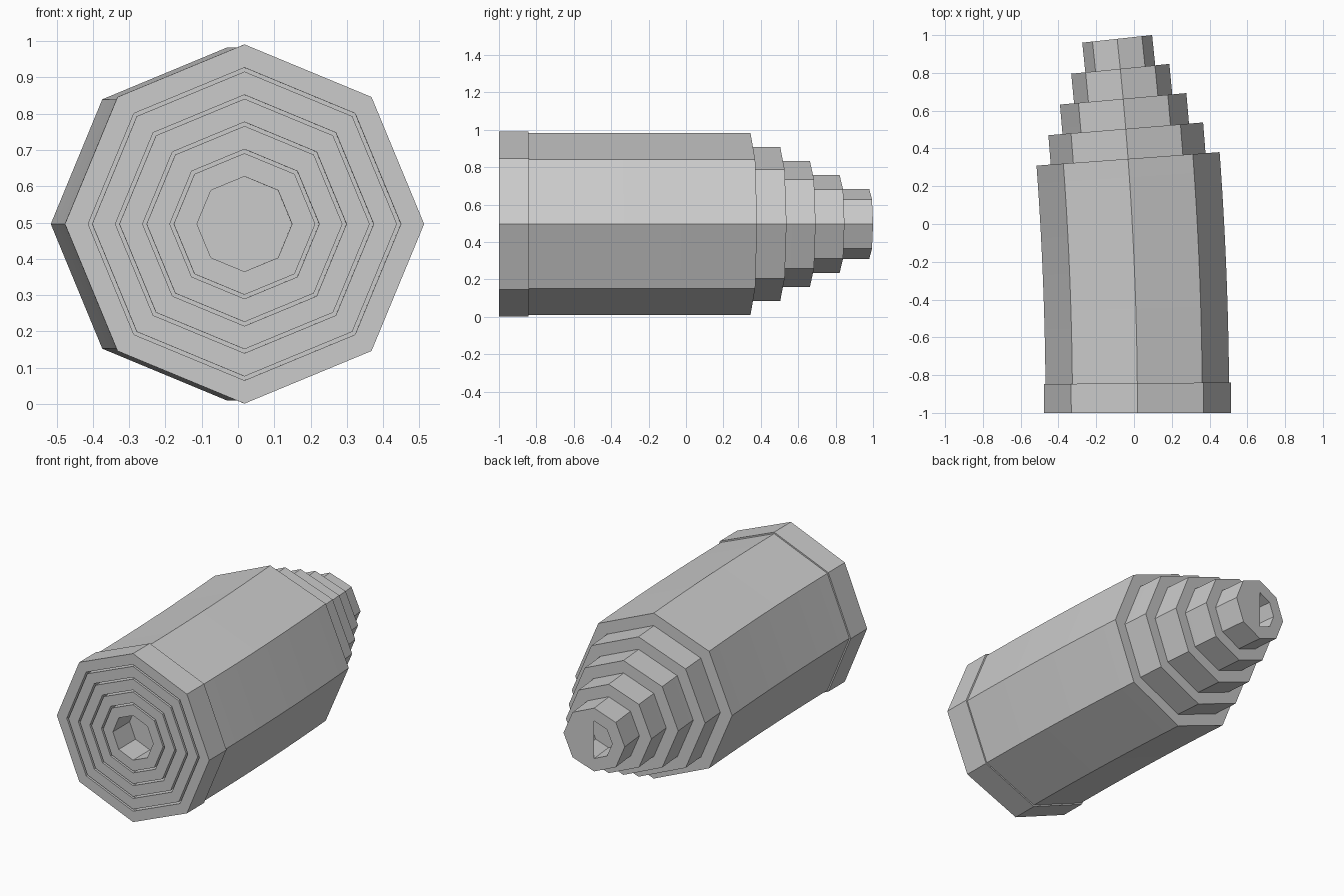
import bpy, bmesh, math

cube = bpy.data.objects.get("Cube")
if cube:
    bpy.data.objects.remove(cube, do_unlink=True)

SIDES = 8
BEND = 0.0545          # curvature of the centre line, in radians per unit
START_X, START_Y, MID_Z = 0.018, -1.0, 0.496
COLLAR = 0.157         # length of the thick front collar
LIP = 0.009            # how far the collar stands proud

grey = bpy.data.materials.new("light grey")
grey.use_nodes = True
colour = (0.6, 0.6, 0.6, 1)
grey.diffuse_color = colour
grey.node_tree.nodes["Principled BSDF"].inputs["Base Color"].default_value = colour


def ring(bm, s, r):
    """Octagon of radius r at distance s along the bent centre line."""
    t = BEND * s
    cx = START_X - (1 - math.cos(t)) / BEND
    cy = START_Y + math.sin(t) / BEND
    verts = []
    for i in range(SIDES):
        a = math.tau * i / SIDES
        u = r * math.cos(a)
        verts.append(bm.verts.new((cx + u * math.cos(t), cy + u * math.sin(t),
                                   MID_Z + r * math.sin(a))))
    return verts


def bridge(bm, a, b):
    for i in range(SIDES):
        j = (i + 1) % SIDES
        bm.faces.new((a[i], a[j], b[j], b[i]))


def finish(bm, name):
    bmesh.ops.recalc_face_normals(bm, faces=bm.faces)
    mesh = bpy.data.meshes.new(name)
    bm.to_mesh(mesh)
    bm.free()
    mesh.materials.append(grey)
    obj = bpy.data.objects.new(name, mesh)
    bpy.context.collection.objects.link(obj)


def run(start, end, radius, steps=12):
    """Profile points for a long wall, divided so that it follows the bend."""
    return [(start + (end - start) * i / steps, radius) for i in range(steps + 1)]


def tube(name, length, radius, bore, back_bore):
    """Closed hollow tube: collar, outer wall, back rim, then the bore."""
    profile = [(0, radius + LIP), (COLLAR, radius + LIP)]
    profile += run(COLLAR, length, radius)
    profile += run(length, COLLAR + 0.02, back_bore)
    profile += [(COLLAR + 0.02, bore), (0, bore)]
    bm = bmesh.new()
    rings = [ring(bm, s, r) for s, r in profile]
    for a, b in zip(rings, rings[1:] + rings[:1]):
        bridge(bm, a, b)
    finish(bm, name)


# Five nested telescoping tubes
names = ["outer_tube", "second_tube", "third_tube", "fourth_tube", "tip_tube"]
first_length, step, wall = 1.346, 0.1595, 0.075
for i, name in enumerate(names):
    radius = 0.486 - wall * i
    back_bore = radius - wall + 0.002 if i < 4 else 0.11
    tube(name, first_length + step * i, radius, radius - 0.055, back_bore)

# Recessed plugs closing the core at both ends
tip = first_length + step * 4
for name, s, r in (("front_plug", COLLAR, 0.132), ("back_plug", tip - COLLAR, 0.11)):
    bm = bmesh.new()
    bm.faces.new(ring(bm, s, r))
    finish(bm, name)

# Half cover over the tip opening
bm = bmesh.new()
verts = ring(bm, tip, 0.11)
bm.faces.new([verts[i] for i in (6, 7, 0, 1, 2)])
bmesh.ops.delete(bm, geom=[v for v in bm.verts if not v.link_faces], context='VERTS')
finish(bm, "tip_half_cover")
